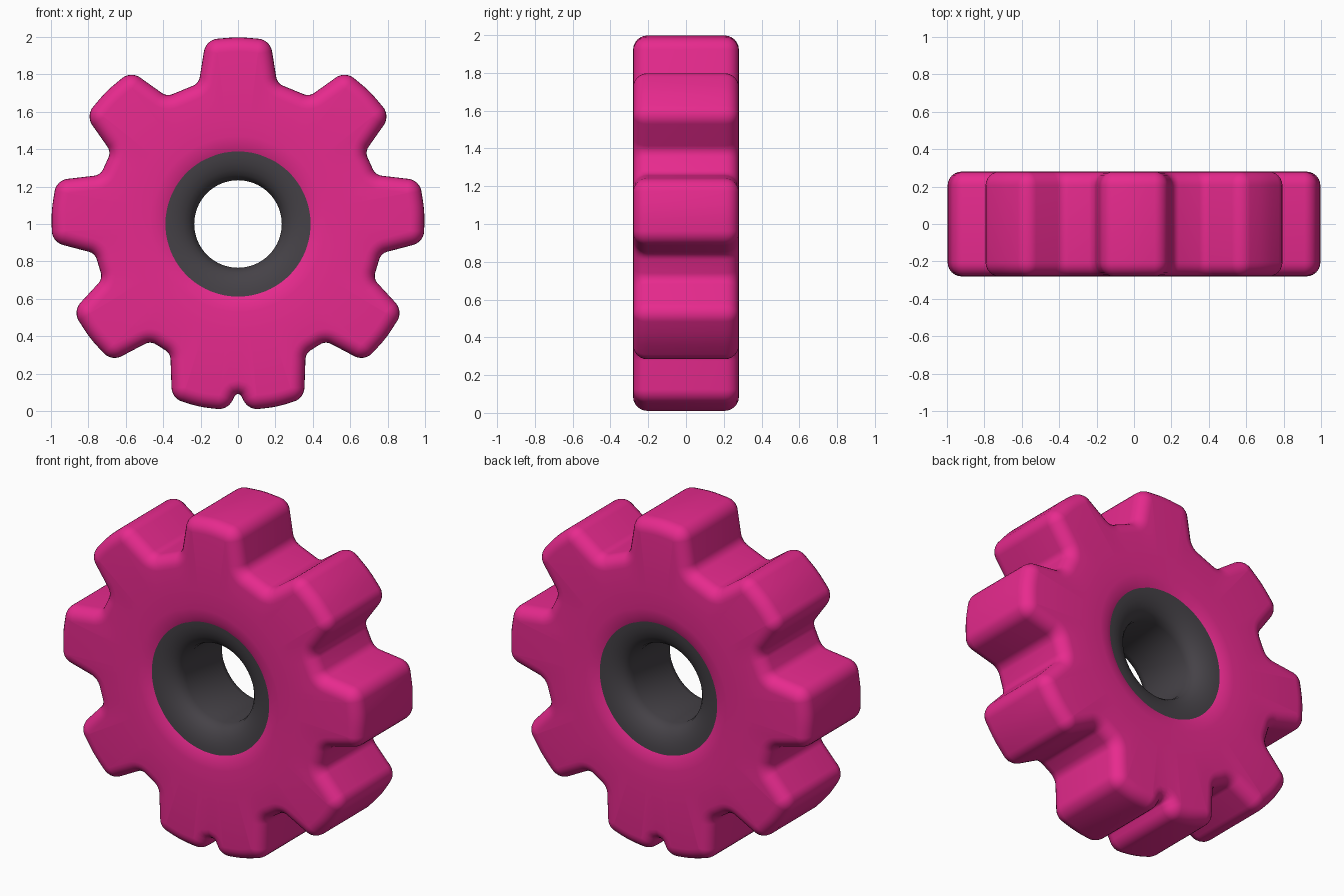
import bpy, bmesh, math
from mathutils import Vector

if "Cube" in bpy.data.objects:
    bpy.data.objects.remove(bpy.data.objects["Cube"])

HALF, SOFT = 0.28, 0.075          # half thickness, edge rounding


def material(name, color):
    m = bpy.data.materials.new(name)
    m.diffuse_color = (*color, 1)
    m.use_nodes = True
    m.node_tree.nodes["Principled BSDF"].inputs["Base Color"].default_value = m.diffuse_color
    return m


def finish(name, bm, mat):
    for f in bm.faces:
        f.smooth = True
    me = bpy.data.meshes.new(name)
    bm.to_mesh(me)
    bm.free()
    me.materials.append(mat)
    ob = bpy.data.objects.new(name, me)
    bpy.context.collection.objects.link(ob)
    return ob


def add_ring(bm, pts, y):
    return [bm.verts.new((p[0], y, p[1] + 1)) for p in pts]


def bridge(bm, a, b):
    n = len(a)
    for i in range(n):
        bm.faces.new((a[i], a[(i + 1) % n], b[(i + 1) % n], b[i]))


def circle(r, angles):
    return [(r * math.sin(a), -r * math.cos(a)) for a in angles]


# Tooth angles from straight down, with half width at the tip
right_side = [(12, .152), (52.4, .17), (94, .166), (135.2, .17)]
teeth = right_side + [(180, .172)] + [(360 - a, w) for a, w in reversed(right_side)]

# Toothed outline as (corner, fillet radius); negative radius is a hollow corner
corners = []
for deg, tip in teeth:
    a = math.radians(deg)
    for across, along, fillet in ((-.21, .752, -.06), (-tip, .985, .08), (0, 1, .6),
                                  (tip, .985, .08), (.21, .752, -.06)):
        corners.append((Vector((along * math.sin(a) + across * math.cos(a),
                                -along * math.cos(a) + across * math.sin(a))), fillet))
# The two lowest teeth meet in one shared notch
corners = [(Vector((0, -.885)), -.02)] + corners[1:-1]


def outline(inset):
    """Filleted outline, moved inward by the given distance."""
    pts, n = [], len(corners)
    for i, (p, r) in enumerate(corners):
        d1 = (p - corners[i - 1][0]).normalized()
        d2 = (corners[(i + 1) % n][0] - p).normalized()
        n1, n2 = Vector((d1.y, -d1.x)), Vector((d2.y, -d2.x))
        centre = p - (n1 + n2) * (r / (1 + n1.dot(n2)))
        for k in range(7):
            normal = n1.lerp(n2, k / 6).normalized()
            pts.append(centre + normal * (r - inset))
    return pts


pink = material("hot pink", (.80, .023, .27))
dark = material("charcoal", (.06, .054, .063))

# Gear body: wall, rounded edges, flat faces and softened hole rims
face_edge = outline(SOFT)
angles = [math.atan2(p.x, -p.y) for p in face_edge]
bm = bmesh.new()
walls = []
for s in (-1, 1):
    previous = None
    for k in range(7):
        t = math.pi / 2 * k / 6
        ring = add_ring(bm, outline(SOFT * (1 - math.cos(t))),
                        s * (HALF - SOFT * (1 - math.sin(t))))
        if previous:
            bridge(bm, previous, ring)
        else:
            walls.append(ring)
        previous = ring
    for r, y in ((.58, .28), (.47, .279), (.42, .273), (.388, .26)):
        ring = add_ring(bm, circle(r, angles), s * y)
        bridge(bm, previous, ring)
        previous = ring
bridge(bm, *walls)
bmesh.ops.recalc_face_normals(bm, faces=bm.faces)
finish("gear_body", bm, pink)

# Bore sleeve: tube with rounded mouths, closed behind by the gear body
even = [i * math.tau / 64 for i in range(64)]
mouth = [(.391, .259), (.36, .257), (.325, .25), (.29, .237), (.262, .218), (.243, .195), (.234, .16)]
profile = [(r, -y) for r, y in mouth] + [(r, y) for r, y in reversed(mouth)]
bm = bmesh.new()
rings = [add_ring(bm, circle(r, even), y) for r, y in profile]
for a, b in zip(rings, rings[1:]):
    bridge(bm, a, b)
bmesh.ops.recalc_face_normals(bm, faces=bm.faces)
sleeve = finish("bore_sleeve", bm, dark)
# Make the open tube face the axis
f = sleeve.data.polygons[len(sleeve.data.polygons) // 2]
if f.normal.x * f.center.x + f.normal.z * (f.center.z - 1) > 0:
    sleeve.data.flip_normals()
